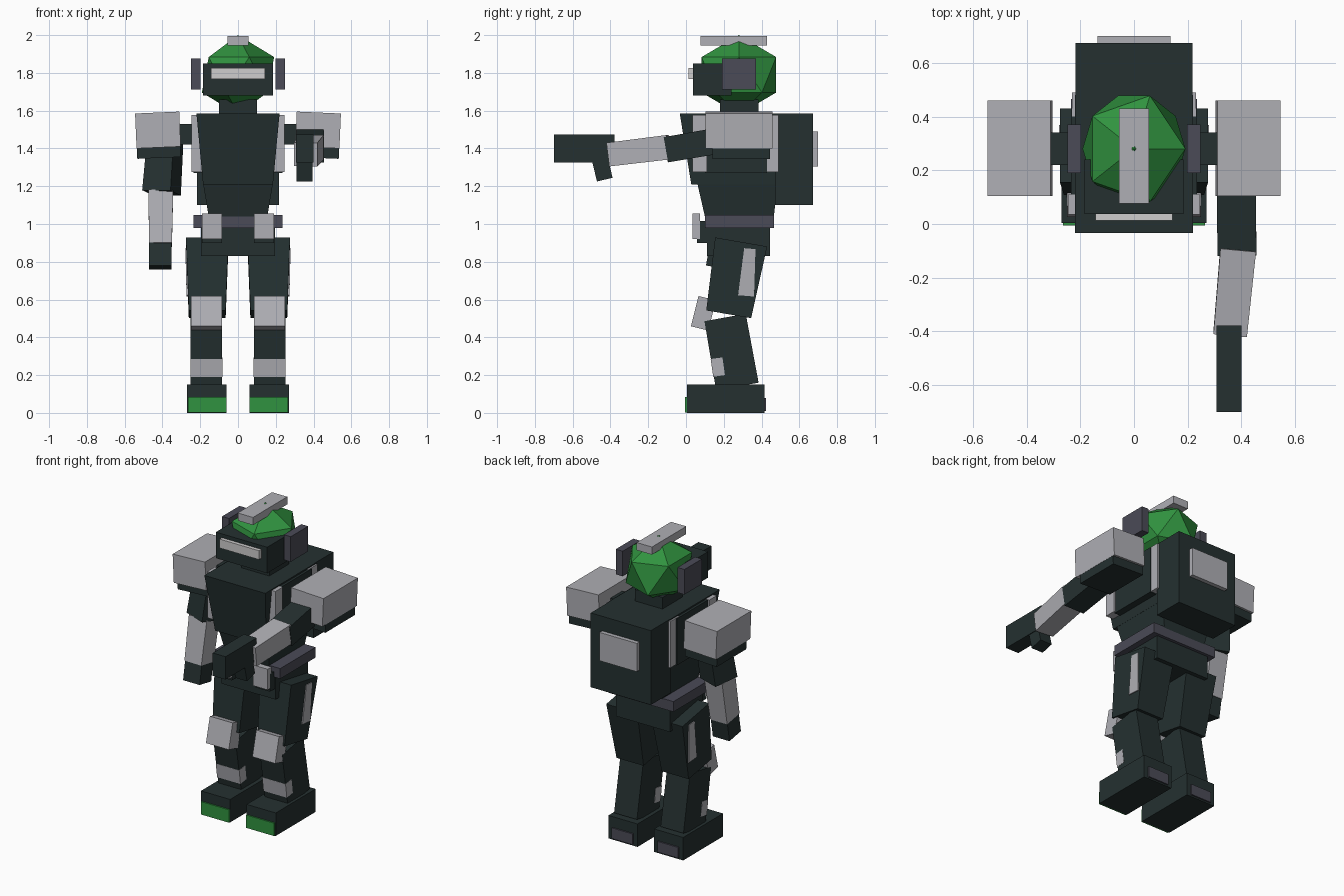
import bpy, math
from mathutils import Vector, Matrix

if "Cube" in bpy.data.objects:
    bpy.data.objects.remove(bpy.data.objects["Cube"])


def material(name, rgb):
    m = bpy.data.materials.new(name)
    m.diffuse_color = (*rgb, 1)
    m.use_nodes = True
    m.node_tree.nodes["Principled BSDF"].inputs["Base Color"].default_value = m.diffuse_color
    return m


DARK = material("dark_armour", (0.018, 0.03, 0.03))
GREEN = material("green", (0.03, 0.29, 0.05))
LIGHT = material("light_grey", (0.43, 0.43, 0.46))
SLATE = material("slate_grey", (0.07, 0.07, 0.095))
WHITE = material("visor_white", (0.62, 0.61, 0.61))


def hexa(name, bottom, top, mat):
    """Six-sided block from two rings of four corners."""
    faces = [(3, 2, 1, 0), (4, 5, 6, 7)]
    faces += [(i, (i + 1) % 4, (i + 1) % 4 + 4, i + 4) for i in range(4)]
    me = bpy.data.meshes.new(name)
    me.from_pydata([tuple(v) for v in bottom + top], [], faces)
    me.materials.append(mat)
    ob = bpy.data.objects.new(name, me)
    bpy.context.collection.objects.link(ob)
    return ob


def ring(x0, x1, y0, y1, z):
    return [Vector((x0, y0, z)), Vector((x1, y0, z)), Vector((x1, y1, z)), Vector((x0, y1, z))]


def box(name, x, y, z, mat, tilt=0, axis='Y'):
    """Axis-aligned block, optionally tilted about its centre."""
    b = ring(min(x), max(x), *y, z[0])
    t = ring(min(x), max(x), *y, z[1])
    c = (b[0] + t[2]) / 2
    r = Matrix.Rotation(math.radians(tilt), 3, axis)
    return hexa(name, [c + r @ (v - c) for v in b], [c + r @ (v - c) for v in t], mat)


def beam(name, p0, p1, s0, s1, mat, roll=0):
    """Tapered limb from p0 to p1 with (width, depth) at each end."""
    p0, p1 = Vector(p0), Vector(p1)
    d = (p1 - p0).normalized()
    u = (Vector((1, 0, 0)) - d * d.x).normalized()
    u = Matrix.Rotation(math.radians(roll), 3, d) @ u
    w = d.cross(u)
    corners = ((-1, -1), (1, -1), (1, 1), (-1, 1))
    rings = [[p + u * a * s[0] / 2 + w * b * s[1] / 2 for a, b in corners]
             for p, s in ((p0, s0), (p1, s1))]
    return hexa(name, rings[0], rings[1], mat)


# Head: low-poly helmet, crest, visor, neck
bpy.ops.mesh.primitive_ico_sphere_add(subdivisions=1, radius=1, location=(0, 0.28, 1.79))
helmet = bpy.context.object
helmet.name = "helmet"
helmet.scale = (0.214, 0.232, 0.21)
helmet.data.materials.append(GREEN)
box("helmet_crest", (-0.055, 0.055), (0.076, 0.43), (1.945, 1.995), LIGHT)
box("visor_housing", (-0.185, 0.185), (0.037, 0.24), (1.68, 1.85), DARK)
box("visor_slit", (-0.143, 0.143), (0.013, 0.04), (1.767, 1.825), WHITE)
box("neck", (-0.1, 0.1), (0.18, 0.385), (1.56, 1.66), DARK)

# Torso and backpack
hexa("chest", ring(-0.185, 0.185, 0.028, 0.47, 1.21),
     ring(-0.22, 0.22, -0.033, 0.48, 1.585), DARK)
hexa("waist", ring(-0.155, 0.155, 0.10, 0.465, 1.04),
     ring(-0.185, 0.185, 0.06, 0.485, 1.215), DARK)
box("backpack", (-0.217, 0.217), (0.47, 0.673), (1.10, 1.585), DARK)
box("backpack_plate", (-0.135, 0.135), (0.67, 0.70), (1.305, 1.49), LIGHT)
box("belt", (-0.235, 0.235), (0.10, 0.465), (0.98, 1.047), SLATE)
box("pelvis", (-0.195, 0.195), (0.11, 0.445), (0.83, 0.985), DARK)

# Paired parts
for s, side in ((1, "right"), (-1, "left")):
    def pair(name, x, y, z, mat, tilt=0, axis='Y'):
        return box(f"{side}_{name}", (s * x[0], s * x[1]), y, z, mat,
                   tilt * (s if axis == 'Y' else 1), axis)

    # Ear guards, straps and shoulders
    pair("ear_guard", (0.198, 0.248), (0.19, 0.37), (1.713, 1.877), SLATE)
    pair("front_strap", (0.17, 0.246), (0.035, 0.11), (1.275, 1.578), LIGHT)
    pair("back_strap", (0.17, 0.23), (0.40, 0.49), (1.275, 1.578), LIGHT)
    pair("torso_side", (0.15, 0.235), (0.10, 0.43), (1.27, 1.575), DARK)
    pair("shoulder_pad", (0.307, 0.541), (0.104, 0.459), (1.405, 1.59), LIGHT, 2.5)
    pair("shoulder_block", (0.305, 0.535), (0.14, 0.445), (1.35, 1.43), DARK, 2.5)
    pair("shoulder_joint", (0.2, 0.32), (0.22, 0.34), (1.42, 1.53), DARK)

    # Belt pouches
    pair("pouch_flap", (0.085, 0.19), (0.035, 0.075), (0.92, 1.055), LIGHT)
    pair("pouch", (0.085, 0.19), (0.058, 0.12), (0.90, 1.015), DARK)

    # Legs
    beam(f"{side}_thigh", (s * 0.163, 0.292, 0.905), (s * 0.163, 0.226, 0.522),
         (0.225, 0.279), (0.195, 0.241), DARK)
    beam(f"{side}_thigh_plate", (s * 0.256, 0.338, 0.87), (s * 0.25, 0.318, 0.62),
         (0.045, 0.06), (0.045, 0.085), LIGHT)
    pair("knee_plate", (0.085, 0.25), (0.045, 0.14), (0.445, 0.61), LIGHT, -14, 'X')
    beam(f"{side}_shin", (s * 0.168, 0.207, 0.505), (s * 0.168, 0.272, 0.14),
         (0.165, 0.222), (0.165, 0.228), DARK)
    pair("shin_plate", (0.083, 0.252), (0.137, 0.2), (0.195, 0.29), LIGHT, 8, 'X')
    pair("boot", (0.06, 0.27), (0.004, 0.415), (0, 0.15), DARK)
    pair("toe_cap", (0.062, 0.265), (-0.005, 0.02), (0.001, 0.085), GREEN)
    pair("heel_plate", (0.09, 0.24), (0.40, 0.424), (0.01, 0.08), SLATE)

# Raised right arm holding a sidearm
beam("right_upper_arm", (0.38, 0.28, 1.46), (0.383, -0.107, 1.393),
     (0.145, 0.14), (0.145, 0.135), DARK)
beam("right_forearm", (0.388, -0.09, 1.407), (0.358, -0.408, 1.368),
     (0.133, 0.13), (0.125, 0.126), LIGHT)
box("sidearm_body", (0.307, 0.40), (-0.70, -0.378), (1.325, 1.474), DARK)
beam("sidearm_grip", (0.353, -0.46, 1.36), (0.353, -0.43, 1.235),
     (0.085, 0.085), (0.085, 0.085), DARK)

# Lowered left arm
beam("left_upper_arm", (-0.385, 0.28, 1.45), (-0.405, 0.24, 1.165),
     (0.15, 0.15), (0.16, 0.16), DARK, roll=20)
beam("left_forearm", (-0.408, 0.235, 1.17), (-0.411, 0.185, 0.89),
     (0.13, 0.135), (0.122, 0.13), LIGHT)
beam("left_hand", (-0.411, 0.187, 0.895), (-0.411, 0.165, 0.77),
     (0.12, 0.12), (0.12, 0.12), DARK)
